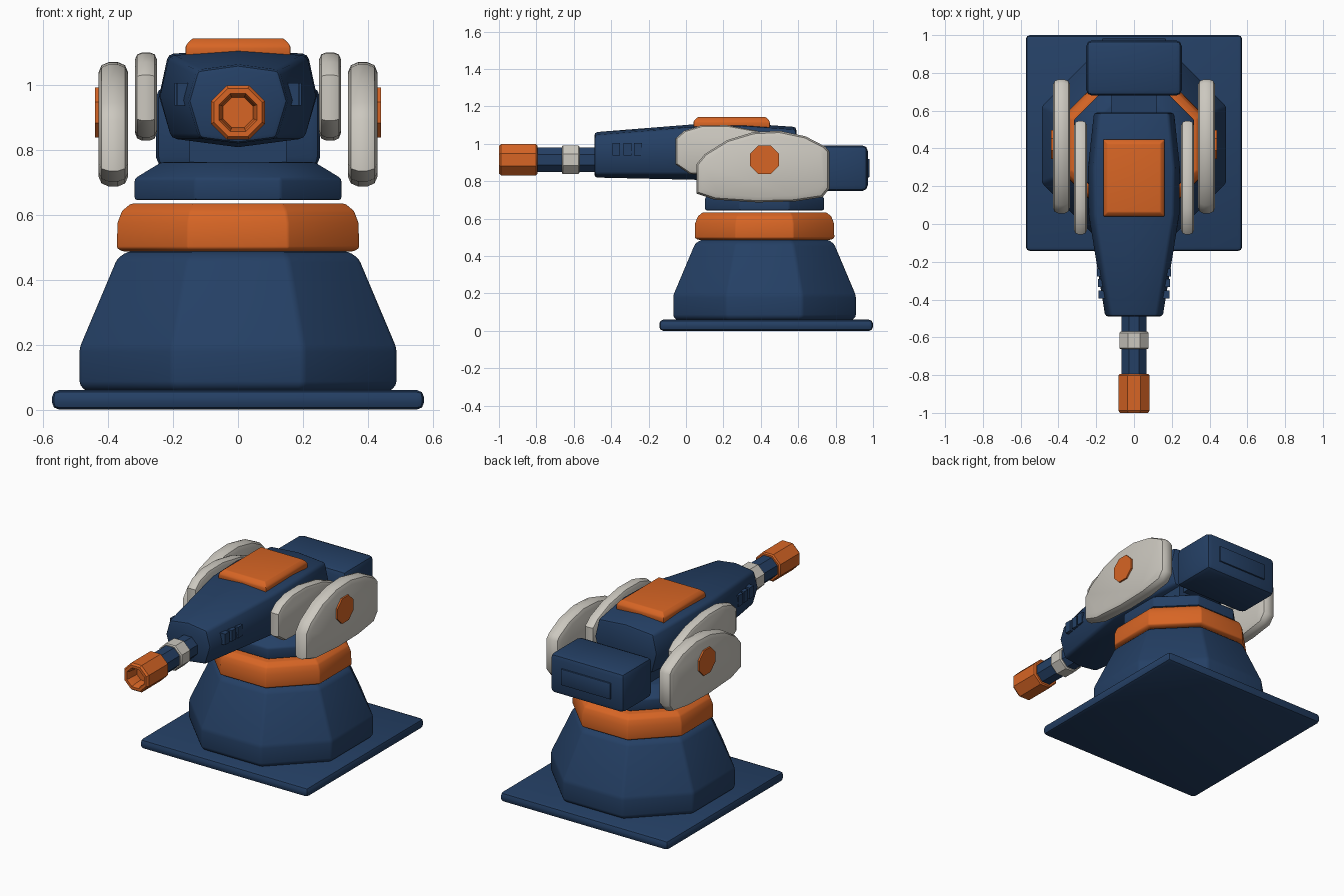
import bpy, bmesh, math

if "Cube" in bpy.data.objects:
    bpy.data.objects.remove(bpy.data.objects["Cube"])


def material(name, rgb):
    m = bpy.data.materials.new(name)
    m.diffuse_color = (*rgb, 1)
    m.use_nodes = True
    m.node_tree.nodes["Principled BSDF"].inputs["Base Color"].default_value = m.diffuse_color
    return m


BLUE = material("navy_blue", (0.018, 0.051, 0.13))
ORANGE = material("orange", (0.68, 0.13, 0.018))
PALE = material("pale_grey", (0.60, 0.575, 0.52))

CY = 0.42     # turret axis
GUN_Z = 0.915  # barrel axis


def loft(name, rings, mat, bevel=0.0, segs=2, limit=30, smooth=35):
    """Skin a series of closed rings, cap both ends and soften the edges."""
    bm = bmesh.new()
    vs = [[bm.verts.new(p) for p in r] for r in rings]
    n = len(vs[0])
    for a, b in zip(vs, vs[1:]):
        for i in range(n):
            j = (i + 1) % n
            bm.faces.new((a[i], a[j], b[j], b[i]))
    bm.faces.new(vs[0][::-1])
    bm.faces.new(vs[-1])
    bmesh.ops.recalc_face_normals(bm, faces=bm.faces)
    if bevel:
        edges = [e for e in bm.edges if e.calc_face_angle(0) > math.radians(limit)]
        bmesh.ops.bevel(bm, geom=edges, offset=bevel, segments=segs,
                        profile=0.5, affect='EDGES', clamp_overlap=True)
        bmesh.ops.recalc_face_normals(bm, faces=bm.faces)
    me = bpy.data.meshes.new(name)
    bm.to_mesh(me)
    bm.free()
    me.materials.append(mat)
    ob = bpy.data.objects.new(name, me)
    bpy.context.collection.objects.link(ob)
    bpy.ops.object.select_all(action='DESELECT')
    ob.select_set(True)
    bpy.context.view_layer.objects.active = ob
    bpy.ops.object.shade_smooth_by_angle(angle=math.radians(smooth))
    return ob


def octagon(name, profile, mat, place, **kw):
    """Eight-sided lathe; profile is (apothem, distance along the axis)."""
    rings = []
    for a, t in profile:
        r = a / math.cos(math.pi / 8)
        ang = [math.pi / 8 + k * math.pi / 4 for k in range(8)]
        rings.append([place(r * math.cos(q), r * math.sin(q), t) for q in ang])
    return loft(name, rings, mat, **kw)


def box(name, x, y, z, mat, **kw):
    rings = [[(x[0], y[0], h), (x[1], y[0], h), (x[1], y[1], h), (x[0], y[1], h)] for h in z]
    return loft(name, rings, mat, **kw)


def upright(u, v, t):
    return (u, CY + v, t)


def along_gun(u, v, t):
    return (u, t, GUN_Z + v)


# Ground plate and tapered pedestal
box("base_plate", (-0.573, 0.573), (-0.143, 1.0), (0.0, 0.06), BLUE, bevel=0.022)
octagon("pedestal", [(0.465, 0.055), (0.488, 0.075), (0.488, 0.19), (0.372, 0.465), (0.34, 0.487)],
        BLUE, upright, bevel=0.012, limit=20)

# Turning ring and neck
octagon("turn_ring", [(0.355, 0.487), (0.373, 0.497), (0.371, 0.575), (0.357, 0.612), (0.33, 0.634)],
        ORANGE, upright, bevel=0.006, limit=25)
octagon("neck", [(0.318, 0.645), (0.318, 0.712), (0.235, 0.762)],
        BLUE, upright, bevel=0.008, limit=25)
box("neck_post", (-0.15, 0.15), (0.25, 0.59), (0.75, 0.85), BLUE)

# Gun housing: y, half widths (top, middle, bottom), heights (ridge, shoulder, middle, low, keel)
sections = [
    (-0.49, 0.125, 0.152, 0.118, 1.062, 1.045, 0.95, 0.835, 0.82),
    (0.05, 0.212, 0.240, 0.205, 1.105, 1.09, 0.965, 0.835, 0.808),
    (0.30, 0.215, 0.243, 0.205, 1.11, 1.095, 0.965, 0.835, 0.808),
    (0.59, 0.185, 0.212, 0.18, 1.09, 1.075, 0.96, 0.835, 0.815),
]
rings = []
for y, wt, wm, wb, z0, z1, z2, z3, z4 in sections:
    half = [(wt, z1), (wm, z2), (wb, z3)]
    ring = [(0, z0)] + half + [(0, z4)] + [(-x, z) for x, z in half[::-1]]
    rings.append([(x, y, z) for x, z in ring])
loft("gun_housing", rings, BLUE, bevel=0.016, limit=32)

# Hatch on top of the housing
rings = []
for inset, z in ((0.0, 1.085), (0.0, 1.118), (0.008, 1.13), (0.022, 1.143)):
    x, y0, y1 = 0.162 - inset, 0.04 + inset, 0.448 - inset
    rings.append([(-x, y0, z), (x, y0, z), (x, y1, z), (-x, y1, z)])
loft("top_hatch", rings, ORANGE, bevel=0.005)

# Counterweight box at the rear with its raised panel
box("rear_box", (-0.253, 0.253), (0.68, 0.972), (0.748, 0.992), BLUE, bevel=0.03)
box("rear_panel", (-0.17, 0.17), (0.95, 0.981), (0.82, 0.92), BLUE, bevel=0.005)
box("rear_link", (-0.12, 0.12), (0.55, 0.70), (0.80, 0.92), BLUE)

# Side plate outlines in (y, z)
outer = [(0.055, 0.735), (0.055, 0.89), (0.10, 0.945), (0.22, 1.02), (0.36, 1.063), (0.50, 1.07),
         (0.64, 1.04), (0.745, 0.985), (0.766, 0.96), (0.766, 0.76), (0.73, 0.715),
         (0.58, 0.692), (0.38, 0.687), (0.15, 0.702)]
inner = [(-0.055, 0.89), (-0.055, 1.03), (-0.01, 1.07), (0.08, 1.098), (0.22, 1.10), (0.38, 1.07),
         (0.50, 1.02), (0.545, 0.98), (0.545, 0.88), (0.50, 0.845), (0.30, 0.828), (0.02, 0.838)]


def side_plate(name, outline, x0, x1, soft, s):
    cy = sum(p[0] for p in outline) / len(outline)
    cz = sum(p[1] for p in outline) / len(outline)
    ys, zs = [p[0] for p in outline], [p[1] for p in outline]
    hy, hz = (max(ys) - min(ys)) / 2, (max(zs) - min(zs)) / 2
    steps = [(x0, soft), (x0 + soft * 0.3, soft * 0.3), (x0 + soft, 0),
             (x1 - soft, 0), (x1 - soft * 0.3, soft * 0.3), (x1, soft)]
    rings = [[(s * x, cy + (y - cy) * (1 - d / hy), cz + (z - cz) * (1 - d / hz))
              for y, z in outline] for x, d in steps]
    loft(name, rings, PALE, smooth=40)


for side, s in (("right", 1), ("left", -1)):
    # Shields and hub on each side
    side_plate("outer_shield_" + side, outer, 0.338, 0.43, 0.032, s)
    side_plate("inner_shield_" + side, inner, 0.25, 0.317, 0.022, s)
    octagon("shield_hub_" + side, [(0.077, 0.415), (0.077, 0.44)], ORANGE,
            lambda u, v, t: (s * t, CY + u, GUN_Z + v))
    # Three vent plates on the housing flank
    for k, y in enumerate((-0.373, -0.312, -0.256)):
        edge = 0.187 + 0.004 * k
        box(f"vent_{side}_{k + 1}", sorted((s * 0.14, s * edge)), (y - 0.021, y + 0.021),
            (0.937, 1.005), BLUE)

# Barrel, collar and hollow muzzle
octagon("barrel", [(0.066, -0.82), (0.066, -0.46)], BLUE, along_gun)
octagon("barrel_collar", [(0.071, -0.663), (0.077, -0.657), (0.077, -0.576), (0.071, -0.57)],
        PALE, along_gun)
octagon("muzzle", [(0.076, -0.795), (0.083, -0.802), (0.083, -0.988), (0.074, -1.0), (0.058, -1.0),
                   (0.052, -0.985), (0.046, -0.92)], ORANGE, along_gun)
